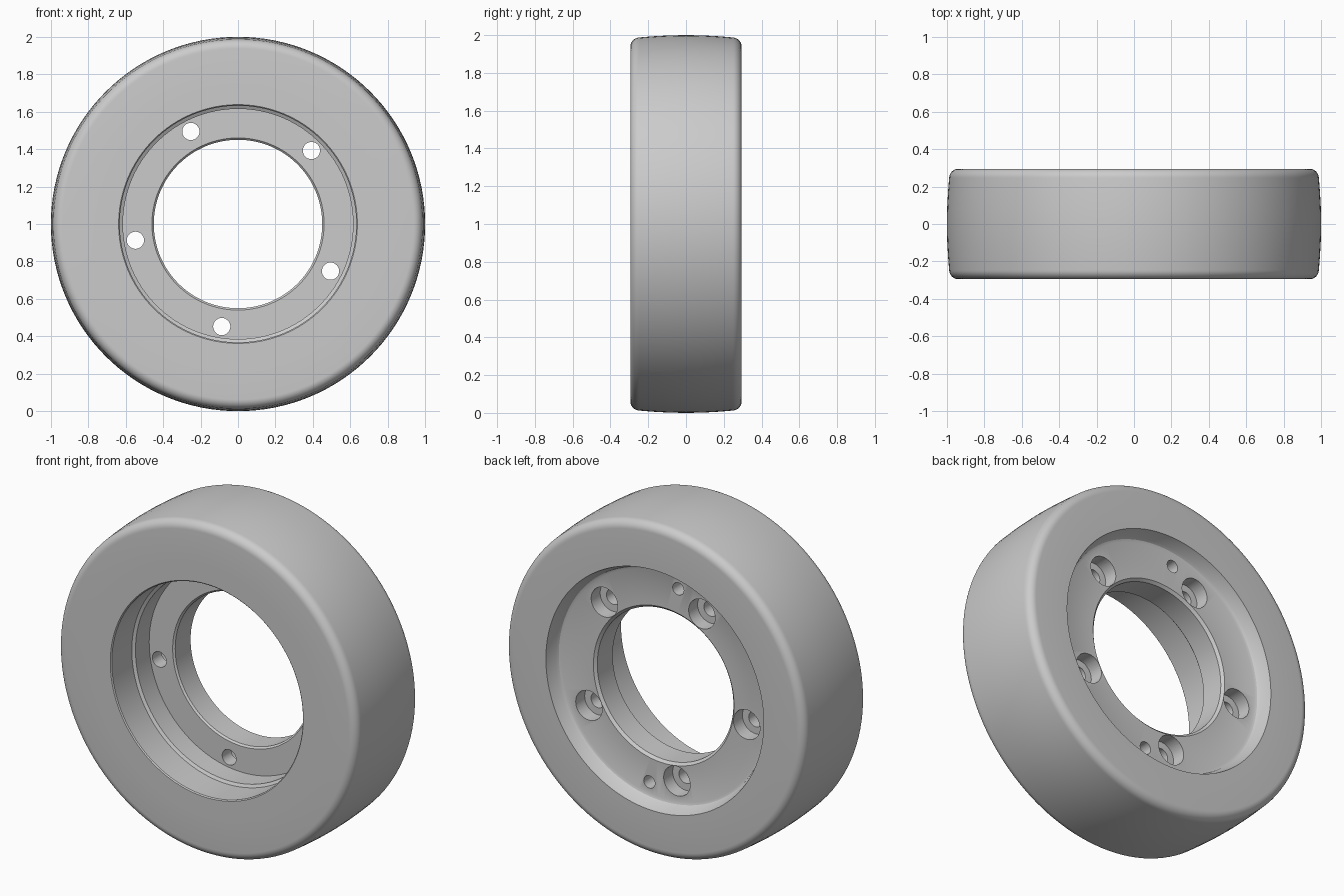
import bpy, bmesh, math
from mathutils import Matrix, Vector

if "Cube" in bpy.data.objects:
    bpy.data.objects.remove(bpy.data.objects["Cube"])

grey = bpy.data.materials.new("plain grey")
grey.diffuse_color = (0.6, 0.6, 0.6, 1)
grey.use_nodes = True
grey.node_tree.nodes["Principled BSDF"].inputs["Base Color"].default_value = grey.diffuse_color
AXIS_Z = 1.0


def finish(name, bm):
    bmesh.ops.recalc_face_normals(bm, faces=bm.faces)
    mesh = bpy.data.meshes.new(name)
    bm.to_mesh(mesh)
    bm.free()
    obj = bpy.data.objects.new(name, mesh)
    bpy.context.collection.objects.link(obj)
    mesh.materials.append(grey)
    return obj


def lathe(name, profile, steps=128):
    """Spin a closed (radius, y) profile around the wheel axis."""
    bm = bmesh.new()
    verts = [bm.verts.new((r, y, AXIS_Z)) for r, y in profile]
    edges = [bm.edges.new((v, verts[(i + 1) % len(verts)])) for i, v in enumerate(verts)]
    bmesh.ops.spin(bm, geom=verts + edges, cent=(0, 0, AXIS_Z), axis=(0, 1, 0),
                   angle=math.tau, steps=steps)
    bmesh.ops.remove_doubles(bm, verts=bm.verts, dist=1e-5)
    return finish(name, bm)


def drill(target, ring_radius, degrees, radius, y0, y1):
    """Cut a round hole parallel to the axis, from y0 to y1."""
    a = math.radians(degrees)
    pos = Vector((ring_radius * math.cos(a), (y0 + y1) / 2, AXIS_Z + ring_radius * math.sin(a)))
    bm = bmesh.new()
    bmesh.ops.create_cone(bm, cap_ends=True, segments=32, radius1=radius, radius2=radius,
                          depth=y1 - y0,
                          matrix=Matrix.Translation(pos) @ Matrix.Rotation(math.pi / 2, 4, 'X'))
    cutter = finish("hole_cutter", bm)
    cutter.hide_render = True
    mod = target.modifiers.new("hole", 'BOOLEAN')
    mod.operation, mod.solver, mod.object = 'DIFFERENCE', 'EXACT', cutter
    bpy.context.view_layer.objects.active = target
    bpy.ops.object.modifier_apply(modifier=mod.name)
    bpy.data.objects.remove(cutter)


# Tread ring: crowned running surface with rounded shoulders
half = []
fillet, edge_y, edge_r = 0.05, 0.295, 0.988
for i in range(9):
    a = math.pi / 2 * i / 8
    half.append((edge_r - fillet + fillet * math.sin(a), edge_y - fillet + fillet * math.cos(a)))
half += [(0.994, 0.17), (0.9985, 0.085)]
tread = [(0.745, 0.295)] + half + [(1.0, 0.0)]
tread += [(r, -y) for r, y in reversed(half)] + [(0.745, -0.295)]
tyre = lathe("tyre", tread)

# Hub: stepped front bore, mounting flange and shallow flared back recess
hub = lathe("hub", [
    (0.745, -0.295), (0.638, -0.295), (0.632, -0.289), (0.632, -0.10),
    (0.615, -0.09), (0.615, 0.04), (0.46, 0.04), (0.45, 0.05),
    (0.45, 0.195), (0.465, 0.21), (0.675, 0.21), (0.69, 0.216),
    (0.70, 0.23), (0.72, 0.295), (0.745, 0.295)])

# Five counterbored bolt holes
for k in range(5):
    angle = 45 + 72 * k
    drill(hub, 0.555, angle, 0.046, -0.05, 0.15)
    drill(hub, 0.555, angle, 0.088, 0.125, 0.3)

# Two blind locating holes
for angle in (99, 279):
    drill(hub, 0.61, angle, 0.037, 0.12, 0.3)

# Smooth shading with crisp machined edges
for obj in (tyre, hub):
    bpy.ops.object.select_all(action='DESELECT')
    obj.select_set(True)
    bpy.context.view_layer.objects.active = obj
    bpy.ops.object.shade_smooth_by_angle(angle=math.radians(30))
